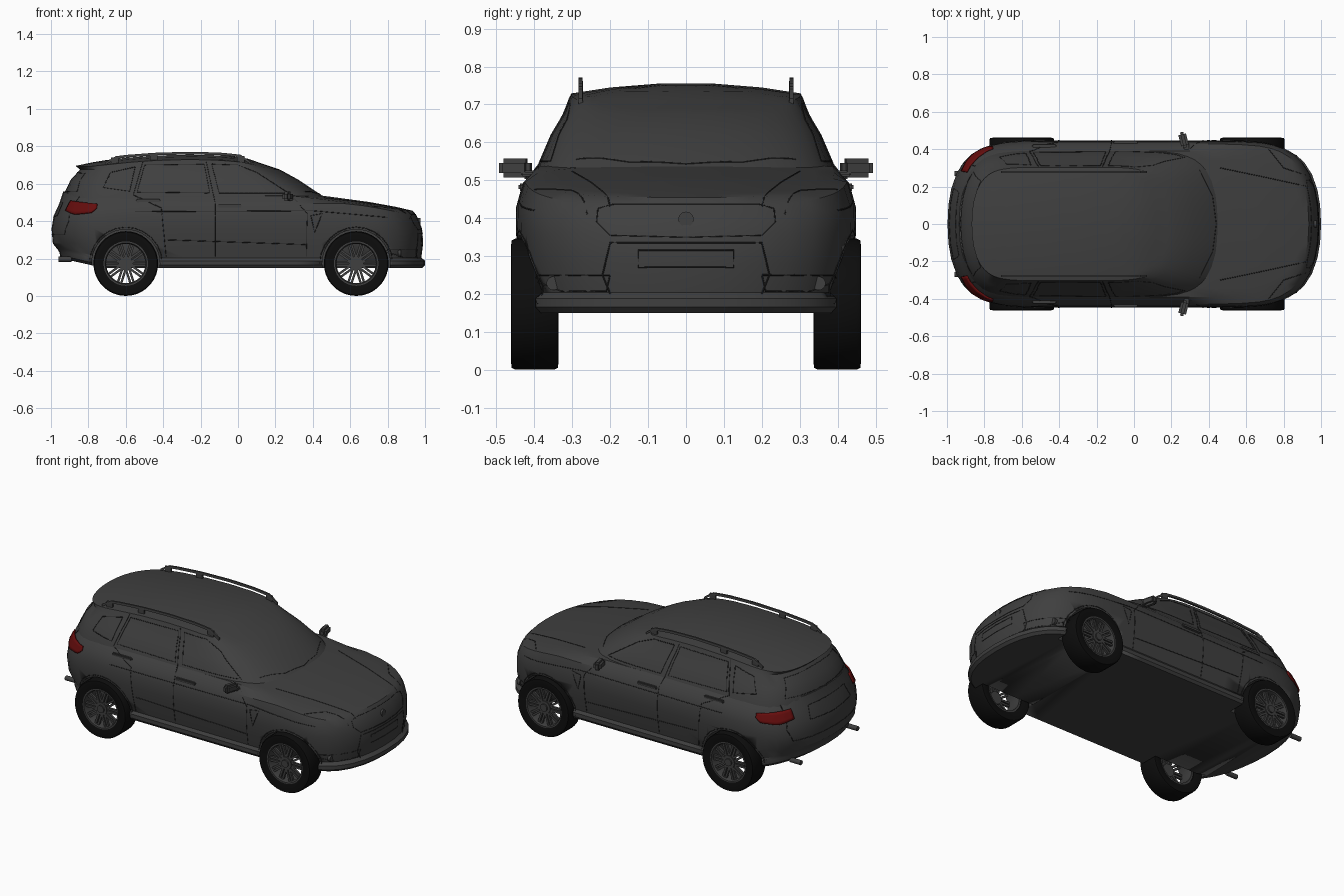
import bpy, bmesh, math
from mathutils import Vector, Matrix
from mathutils.bvhtree import BVHTree

if "Cube" in bpy.data.objects:
    bpy.data.objects.remove(bpy.data.objects["Cube"])


def material(name, r, g, b):
    m = bpy.data.materials.new(name)
    m.diffuse_color = (r, g, b, 1)
    m.use_nodes = True
    m.node_tree.nodes["Principled BSDF"].inputs["Base Color"].default_value = m.diffuse_color
    return m


PAINT = material("dark grey paint", .05, .05, .05)
RUBBER = material("black rubber", .004, .004, .004)
SEAM = material("seam grey", .018, .018, .018)
RED = material("lamp red", .13, .004, .004)


def finish(name, bm, mat, angle=32):
    bmesh.ops.recalc_face_normals(bm, faces=bm.faces)
    me = bpy.data.meshes.new(name)
    bm.to_mesh(me)
    bm.free()
    ob = bpy.data.objects.new(name, me)
    bpy.context.collection.objects.link(ob)
    me.materials.append(mat)
    bpy.ops.object.select_all(action='DESELECT')
    ob.select_set(True)
    bpy.context.view_layer.objects.active = ob
    bpy.ops.object.shade_smooth_by_angle(angle=math.radians(angle))
    return ob


def skin(bm, rings, wrap=False):
    """Quads between successive closed rings of equal length."""
    vs = [[bm.verts.new(p) for p in r] for r in rings]
    n = len(vs[0])
    for a, b in zip(vs, vs[1:] + (vs[:1] if wrap else [])):
        for i in range(n):
            j = (i + 1) % n
            bm.faces.new((a[i], a[j], b[j], b[i]))
    return vs


def interp(pts, x):
    if x <= pts[0][0]:
        return pts[0][1]
    for (x0, z0), (x1, z1) in zip(pts, pts[1:]):
        if x <= x1:
            return z0 + (z1 - z0) * (x - x0) / (x1 - x0)
    return pts[-1][1]


HALF = [0, .15, .3, .45, .58, .7, .77, .82, .87, .91, .95, .98, .995, 1]
S = [-s for s in HALF[:0:-1]] + HALF


def shell(name, levels, power):
    """Stacked plan outlines: (rear x, front x, half width, height rule)."""
    bm, rings = bmesh.new(), []
    for xr, xf, w, zf in levels:
        side = []
        for s in S:
            x = (xr + xf) / 2 + s * (xf - xr) / 2
            y = w * max(0, 1 - abs(s) ** power) ** .4545
            side.append((x, y, zf(x, y)))
        rings.append(side + [(x, -y, z) for x, y, z in side[-2:0:-1]])
    vs = skin(bm, rings)
    n, m = len(S), len(rings[0])
    for r in (vs[0], vs[-1]):       # close top and bottom with strips
        for i in range(n - 1):
            quad = [r[i], r[i + 1], r[(m - i - 1) % m], r[(m - i) % m]]
            bm.faces.new(list(dict.fromkeys(quad)))
    return finish(name, bm, PAINT)


# Lower body with bonnet
BONNET = [(-.95, .555), (.3, .555), (.45, .537), (.7, .503), (.85, .475), (.935, .455)]
ROOF = [(-.87, .695), (-.74, .722), (-.6, .74), (-.44, .752), (-.25, .757), (-.08, .752),
        (.04, .738), (.2, .683)]
low = lambda h: lambda x, y: h + .045 * min(1, max(0, (-x - .72) / .2))
mid = lambda h, d: lambda x, y: min(h, interp(BONNET, x) - d)
bonnet = lambda x, y: interp(BONNET, x) - .13 * y * y
roof = lambda x, y: interp(ROOF, x) - .3 * y * y
flat = lambda h: lambda x, y: h

body = shell("body", [
    (-.93, .985, .425, low(.15)), (-.95, 1, .436, low(.165)), (-.955, 1, .436, low(.188)),
    (-.965, .98, .424, low(.204)), (-.99, .99, .438, flat(.28)), (-.997, .984, .447, flat(.36)),
    (-.985, .97, .446, mid(.43, .06)), (-.955, .955, .428, mid(.495, .025)),
    (-.935, .935, .39, bonnet), (-.9, .9, .34, bonnet), (-.85, .85, .22, bonnet),
    (-.8, .8, .08, bonnet)], 8)

# Cabin: glasshouse, rear spoiler edge and crowned roof
cabin = shell("cabin", [
    (-.94, .49, .40, flat(.50)), (-.932, .44, .388, flat(.543)), (-.895, .325, .355, flat(.62)),
    (-.845, .225, .322, flat(.675)), (-.868, .18, .303, roof), (-.85, .12, .285, roof),
    (-.78, .05, .2, roof), (-.7, -.03, .07, roof)], 7)


def tree(ob):
    bm = bmesh.new()
    bm.from_mesh(ob.data)
    t = BVHTree.FromBMesh(bm)
    bm.free()
    return t


trees = [tree(body), tree(cabin)]


def hit(origin, direction, which=trees):
    best = None
    for t in which:
        p, nrm, _, d = t.ray_cast(Vector(origin), Vector(direction))
        if p and (best is None or d < best[1]):
            best = (p, d)
    return best[0] if best else None


VIEWS = {"side": lambda a, z: ((a, 1.5, z), (0, -1, 0)),
         "front": lambda a, z: ((1.5, a, z), (-1, 0, 0)),
         "rear": lambda a, z: ((-1.5, a, z), (1, 0, 0)),
         "top": lambda a, z: ((a, z, 1.5), (0, 0, -1))}


def seams(name, view, paths, both=True, radius=.0022):
    """Fine panel lines laid on the surface."""
    cu = bpy.data.curves.new(name, 'CURVE')
    cu.dimensions, cu.bevel_depth, cu.bevel_resolution = '3D', radius, 0
    for path in paths:
        pts = []
        for (a0, z0), (a1, z1) in zip(path, path[1:]):
            n = max(1, int(math.hypot(a1 - a0, z1 - z0) / .025))
            for i in range(n + 1):
                t = i / n
                p = hit(*VIEWS[view](a0 + (a1 - a0) * t, z0 + (z1 - z0) * t))
                if p:
                    pts.append(p)
        for sy in ((1, -1) if both else (1,)):
            sp = cu.splines.new('POLY')
            sp.points.add(len(pts) - 1)
            for q, p in zip(sp.points, pts):
                q.co = (p.x, p.y * sy, p.z, 1)
    ob = bpy.data.objects.new(name, cu)
    bpy.context.collection.objects.link(ob)
    cu.materials.append(SEAM)


AXLES, WZ = (-.6, .632), .173
arch = lambda cx, r: [(cx + r * math.cos(math.radians(a)), WZ + r * math.sin(math.radians(a)))
                      for a in range(0, 181, 15)]
seams("door_seams", "side", [
    [(-.51, .715), (-.56, .54), (-.41, .47), (-.385, .21)],
    [(-.17, .72), (-.12, .49), (-.12, .21)], [(.3, .52), (.37, .44), (.365, .21)],
    [(-.38, .3), (.36, .275)], [(-.55, .45), (.4, .455), (.8, .42)],
    [(.39, .43), (.45, .44), (.41, .34), (.39, .43)]])
seams("arch_lips", "side", [arch(c, .195) for c in AXLES])
seams("side_windows", "side", [
    [(-.5, .7), (-.54, .555), (-.15, .55), (-.18, .705), (-.5, .7)],
    [(-.14, .705), (-.1, .55), (.27, .55), (.1, .66), (0, .7), (-.14, .705)],
    [(-.55, .69), (-.58, .56), (-.72, .58), (-.68, .66), (-.55, .69)]])
seams("grille_frame", "front", [[(0, .437), (.19, .437), (.232, .425), (.235, .39), (.2, .355), (0, .35)],
    [(0, .335), (.2, .335), (.22, .25), (.2, .2)], [(0, .315), (.125, .315), (.125, .27), (0, .27)],
    [(.2, .25), (.39, .25), (.4, .235), (.33, .207), (.21, .207), (.2, .25)]])
seams("bonnet_seams", "top", [[(.46, .3), (.7, .25), (.93, .2)],
    [(.72, .4), (.8, .3), (.92, .26)], [(.44, 0), (.42, .15), (.35, .29)]])
seams("tailgate_seams", "rear", [[(0, .66), (.23, .655), (.28, .56), (0, .555)],
    [(0, .5), (.17, .5), (.19, .43), (0, .42)], [(0, .33), (.3, .33), (.33, .4), (.31, .53)]])


def box(bm, center, size, rot=None, bevel=0):
    m = Matrix.Translation(center) @ (rot or Matrix()) @ Matrix.Diagonal((*size, 1))
    vs = bmesh.ops.create_cube(bm, size=1, matrix=m)["verts"]
    if bevel:
        es = list({e for v in vs for e in v.link_edges})
        bmesh.ops.bevel(bm, geom=es, offset=bevel, segments=2, affect='EDGES')


def rod(bm, center, r, depth, axis, seg=24):
    rot = Matrix.Rotation(math.pi / 2, 4, axis)
    bmesh.ops.create_cone(bm, cap_ends=True, segments=seg, radius1=r, radius2=r, depth=depth,
                          matrix=Matrix.Translation(center) @ rot)


# Wheel arches cut into the body
bm = bmesh.new()
for cx in AXLES:
    for sy in (1, -1):
        rod(bm, (cx, sy * .46, WZ), .182, .28, 'X', 40)
cutter = finish("arch_cutter", bm, PAINT)
cutter.hide_render = True
mod = body.modifiers.new("arches", 'BOOLEAN')
mod.operation, mod.solver, mod.object = 'DIFFERENCE', 'EXACT', cutter
bpy.context.view_layer.objects.active = body
bpy.ops.object.modifier_apply(modifier=mod.name)
bpy.data.objects.remove(cutter)


# Wheels
def revolve(bm, cx, sy, profile, seg=36):
    skin(bm, [[(cx + r * math.cos(2 * math.pi * i / seg), sy * y,
                WZ + r * math.sin(2 * math.pi * i / seg)) for i in range(seg)]
              for r, y in profile], True)


for cx, end in zip(AXLES, ("rear", "front")):
    for sy, hand in ((1, "left"), (-1, "right")):
        bm = bmesh.new()
        revolve(bm, cx, sy, [(.117, .345), (.15, .336), (.168, .338), (.173, .348), (.173, .45),
                             (.168, .46), (.15, .462), (.117, .455)])
        finish(f"{end}_{hand}_tyre", bm, RUBBER)
        bm = bmesh.new()
        revolve(bm, cx, sy, [(.119, .456), (.111, .456), (.105, .44), (.105, .35), (.119, .35)])
        rod(bm, (cx, sy * .435, WZ), .038, .03, 'X')
        rod(bm, (cx, sy * .443, WZ), .022, .03, 'X')
        for k in range(10):
            turn = Matrix.Rotation(k * math.pi / 5, 4, 'Y')
            for off in (-.009, .009):
                c = turn @ Vector((.071, 0, off))
                box(bm, (cx + c.x, sy * .438, WZ + c.z), (.078, .014, .012), turn)
        finish(f"{end}_{hand}_rim", bm, PAINT)

# Paired side parts
for sy, hand in ((1, "left"), (-1, "right")):
    # Tail lamp wrapped around the rear corner
    bm, grid, n = bmesh.new(), [], 14
    for i in range(n + 1):
        t = i / n
        a = math.radians(95 + 75 * t)
        d = Vector((math.cos(a), math.sin(a), 0))
        zb, zt = interp([(0, .47), (.12, .445), (.6, .435), (1, .455)], t), .492 + .016 * t
        col = []
        for j in range(5):
            p = hit((-.74, .25, zb + (zt - zb) * j / 4), d, trees[:1]) + d * .006
            col.append(bm.verts.new((p.x, sy * p.y, p.z)))
        grid.append(col)
    for a, b in zip(grid, grid[1:]):
        for j in range(4):
            bm.faces.new((a[j], b[j], b[j + 1], a[j + 1]))
    lamp = finish(f"{hand}_tail_lamp", bm, RED)
    so = lamp.modifiers.new("thickness", 'SOLIDIFY')
    so.thickness, so.offset = .008, 0

    # Door mirror
    bm = bmesh.new()
    box(bm, (.265, sy * .45, .532), (.042, .085, .05), Matrix.Rotation(sy * .25, 4, 'Z'), .012)
    box(bm, (.28, sy * .4, .518), (.03, .07, .016), None, .004)
    finish(f"{hand}_mirror", bm, PAINT)

    # Door handles
    bm = bmesh.new()
    for x, z in ((-.045, .482), (-.48, .508)):
        y = hit((x, 1.5, z), (0, -1, 0)).y
        box(bm, (x, sy * (y + .003), z), (.13, .016, .02), None, .005)
    finish(f"{hand}_door_handles", bm, PAINT)

    # Roof rail with feet
    bm = bmesh.new()
    rings = []
    for i in range(15):
        x = -.71 + .78 * i / 14
        z = roof(x, .278) + (.004 if i in (0, 14) else .03)
        rings.append([(x, sy * (.278 + dy), z + dz)
                      for dy, dz in ((-.006, -.007), (.006, -.007), (.005, .007), (-.005, .007))])
    vs = skin(bm, rings)
    bm.faces.new(vs[0])
    bm.faces.new(vs[-1])
    for x in (-.66, -.45, .015):
        box(bm, (x, sy * .278, roof(x, .278) + .01), (.04, .011, .04))
    finish(f"{hand}_roof_rail", bm, PAINT)

    # Fog lamp and exhaust tip
    bm = bmesh.new()
    p = hit((1.5, .35, .228), (-1, 0, 0))
    rod(bm, (p.x, sy * .35, .228), .018, .016, 'Y')
    finish(f"{hand}_fog_lamp", bm, PAINT)
    bm = bmesh.new()
    rod(bm, (-.925, sy * .27, .196), .014, .07, 'Y', 16)
    finish(f"{hand}_exhaust_tip", bm, PAINT)

# Plain round boss on the grille
bm = bmesh.new()
rod(bm, (hit((1.5, 0, .397), (-1, 0, 0)).x, 0, .397), .02, .012, 'Y')
finish("grille_boss", bm, PAINT)
